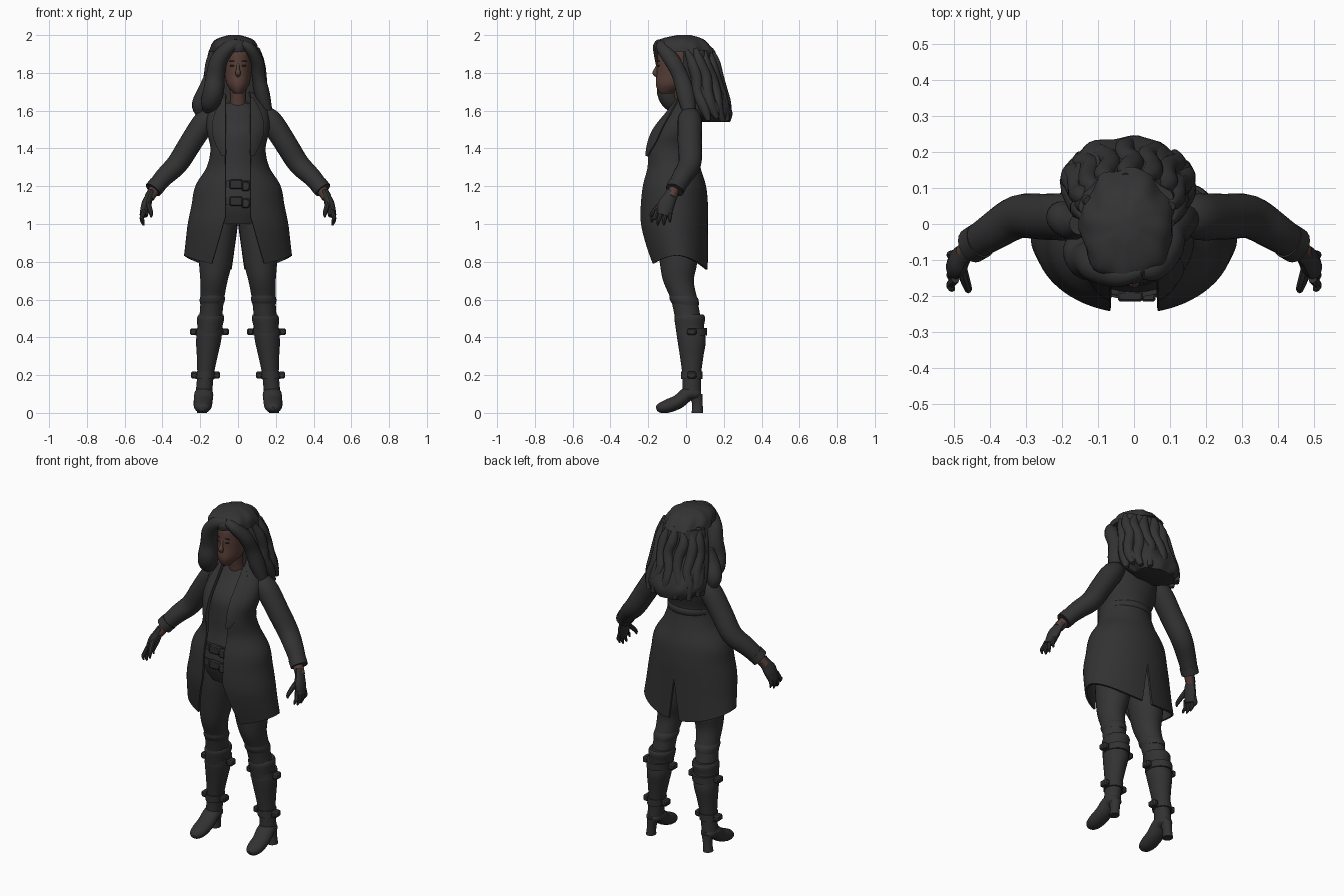
import bpy, bmesh, math
from mathutils import Vector

cube = bpy.data.objects.get("Cube")
if cube:
    bpy.data.objects.remove(cube)


def material(name, red, green, blue):
    mat = bpy.data.materials.new(name)
    mat.use_nodes = True
    color = (red, green, blue, 1)
    mat.diffuse_color = color
    mat.node_tree.nodes["Principled BSDF"].inputs["Base Color"].default_value = color
    return mat


COAT = material("charcoal cloth", .032, .032, .032)
HAIR = material("black hair", .034, .034, .035)
LEATHER = material("dark leather", .033, .032, .032)
KNIT = material("dark knit", .034, .034, .036)
METAL = material("dark metal", .028, .028, .028)
SKIN = material("brown skin", .095, .048, .038)
LIPS = material("brown lips", .085, .035, .03)
X_AXIS, Y_AXIS, Z_AXIS = Vector((1, 0, 0)), Vector((0, 1, 0)), Vector((0, 0, 1))


def smooth_path(rows, steps=4):
    """Catmull-Rom interpolation of tuples of any length."""
    out = []
    for i in range(len(rows) - 1):
        before, start = rows[max(i - 1, 0)], rows[i]
        end, after = rows[i + 1], rows[min(i + 2, len(rows) - 1)]
        for k in range(steps):
            t = k / steps
            out.append(tuple(.5 * (2 * q + (r - p) * t + (2 * p - 5 * q + 4 * r - s) * t * t
                                   + (3 * q - p - 3 * r + s) * t ** 3)
                             for p, q, r, s in zip(before, start, end, after)))
    return out + [rows[-1]]


def finish(name, bm, mat, mirror=False, thickness=0):
    """Make the object, colour it, apply mirror and thickness, shade smooth."""
    bmesh.ops.recalc_face_normals(bm, faces=bm.faces)
    mesh = bpy.data.meshes.new(name)
    bm.to_mesh(mesh)
    bm.free()
    mesh.materials.append(mat)
    obj = bpy.data.objects.new(name, mesh)
    bpy.context.collection.objects.link(obj)
    bpy.ops.object.select_all(action='DESELECT')
    bpy.context.view_layer.objects.active = obj
    obj.select_set(True)
    if mirror:
        obj.modifiers.new("mirror", 'MIRROR').merge_threshold = .0005
        bpy.ops.object.modifier_apply(modifier="mirror")
    if thickness:
        shell = obj.modifiers.new("thickness", 'SOLIDIFY')
        shell.thickness, shell.offset = thickness, 0
        bpy.ops.object.modifier_apply(modifier="thickness")
    bpy.ops.object.shade_smooth_by_angle(angle=math.radians(40))


def skin(rings, closed=True):
    """Skin a list of point rings; closed rings also get end caps."""
    bm = bmesh.new()
    verts = [[bm.verts.new(p) for p in ring] for ring in rings]
    count = len(verts[0])
    for low, high in zip(verts, verts[1:]):
        for j in range(count if closed else count - 1):
            k = (j + 1) % count
            bm.faces.new((low[j], low[k], high[k], high[j]))
    if closed:
        bm.faces.new(verts[0])
        bm.faces.new(verts[-1])
    return bm


def loft(name, rows, mat, ratio=1, center=lambda z: 0, mirror=False, lump=lambda t, z: 1, sides=32):
    """Level ellipses given as height, y centre and half width; ratio is depth to width."""
    rings = []
    for z, y, radius in smooth_path(rows):
        ring = []
        for j in range(sides):
            t = math.tau * j / sides
            r = radius * lump(t, z)
            ring.append((center(z) + r * math.sin(t), y - r * ratio * math.cos(t), z))
        rings.append(ring)
    finish(name, skin(rings), mat, mirror)


def tube(name, rows, mat, axis, ratio=1, mirror=False, sides=14):
    """Sections across a path of x, y, z, radius; ratio stretches them along the axis."""
    rows = smooth_path(rows)
    points = [Vector(row[:3]) for row in rows]
    rings = []
    for i, row in enumerate(rows):
        tangent = points[min(i + 1, len(points) - 1)] - points[max(i - 1, 0)]
        side = tangent.cross(axis).normalized()
        up = side.cross(tangent).normalized() * ratio
        turns = [math.tau * j / sides for j in range(sides)]
        rings.append([points[i] + row[3] * (side * math.cos(t) + up * math.sin(t)) for t in turns])
    finish(name, skin(rings), mat, mirror)


def solid(name, location, size, mat, mirror=False, ball=False):
    """A bevelled box or an ellipsoid."""
    bm = bmesh.new()
    if ball:
        bmesh.ops.create_uvsphere(bm, u_segments=16, v_segments=10, radius=.5)
    else:
        bmesh.ops.create_cube(bm, size=1)
    bmesh.ops.scale(bm, vec=size, verts=bm.verts)
    bmesh.ops.translate(bm, vec=location, verts=bm.verts)
    if not ball:
        bmesh.ops.bevel(bm, geom=bm.edges[:], offset=min(size) / 5, segments=1, affect='EDGES')
    finish(name, bm, mat, mirror)


# Torso, neck and belts
loft("shirt", [(1, -.06, .14), (1.1, -.06, .19), (1.2, -.06, .18), (1.3, -.07, .14), (1.4, -.08, .12),
               (1.5, -.05, .14), (1.6, 0, .1), (1.64, 0, .06)], KNIT, ratio=.75)
for z, radius in ((1.21, .19), (1.12, .2)):
    loft("belt", [(z - .02, -.06, radius), (z + .02, -.06, radius)], LEATHER, ratio=.75)
    solid("belt_buckle", (-.01, -.2, z), (.07, .03, .05), METAL)
    solid("belt_pouch", (.04, -.2, z - .01), (.04, .03, .05), LEATHER)
loft("neck", [(1.6, 0, .05), (1.67, -.02, .04), (1.76, -.03, .05)], SKIN)

# Head and face
loft("head", [(1.69, -.1, .02), (1.7, -.1, .03), (1.74, -.07, .06), (1.8, -.05, .07), (1.86, -.04, .075),
              (1.92, -.03, .075), (1.96, -.02, .04)], SKIN, ratio=1.5)
tube("nose", [(0, -.146, 1.85, .007), (0, -.158, 1.82, .009), (0, -.163, 1.8, .015), (0, -.15, 1.785, .01)],
     SKIN, X_AXIS)
for name, z in (("upper_lip", 1.757), ("lower_lip", 1.746)):
    solid(name, (0, -.149, z), (.04, .02, .013), LIPS, ball=True)
solid("eye", (.03, -.145, 1.838), (.027, .012, .01), METAL, True, True)
solid("eyebrow", (.03, -.145, 1.862), (.036, .012, .006), HAIR, True, True)
solid("ear", (.076, -.03, 1.82), (.016, .035, .06), SKIN, True, True)


# Hair: lumpy crown and mane with wavy locks
def hair_waves(t, z):
    return 1 + .03 * math.sin(7 * t + 20 * z) + .02 * math.sin(11 * t - 40 * z)


def hair_center(z):
    return -.02


loft("hair_crown", [(2, -.01, .03), (1.98, -.02, .09), (1.95, -.02, .12), (1.91, 0, .13)],
     HAIR, 1.2, hair_center, lump=hair_waves, sides=64)
loft("hair_mane", [(1.92, .05, .13), (1.8, .06, .15), (1.7, .09, .17), (1.6, .12, .18), (1.54, .15, .12)],
     HAIR, .68, hair_center, lump=hair_waves, sides=64)
tube("right_front_lock", [(.02, -.13, 1.955, .02), (-.04, -.14, 1.94, .035), (-.1, -.12, 1.87, .045),
                          (-.12, -.1, 1.78, .05), (-.13, -.1, 1.7, .055), (-.15, -.07, 1.64, .05),
                          (-.17, -.04, 1.6, .02)], HAIR, Y_AXIS)
tube("left_front_lock", [(.02, -.13, 1.955, .02), (.06, -.12, 1.93, .03), (.1, -.07, 1.86, .035),
                         (.11, -.03, 1.78, .035), (.13, 0, 1.68, .04), (.16, .02, 1.57, .025)],
     HAIR, Y_AXIS, 1.2)
tube("right_side_lock", [(-.15, 0, 1.78, .03), (-.17, 0, 1.7, .045), (-.2, .02, 1.63, .045),
                         (-.2, .03, 1.58, .025)], HAIR, Y_AXIS)
for i in range(9):
    rows = []
    for k in range(6):
        fall = k / 5
        angle = math.radians(25 * i - 100) + .1 * math.sin(2 * k + i)
        rows.append((-.015 + (.12 + .05 * fall) * math.sin(angle),
                     .03 + .1 * fall + .1 * math.cos(angle),
                     1.92 - .37 * fall + .01 * math.sin(2 * i),
                     .012 if k in (0, 5) else .03))
    tube("back_lock", rows, HAIR, X_AXIS, sides=10)

# Open coat: half width, front y and back y at even heights from hem to collar
profile = [(.28, -.19, .11), (.27, -.22, .11), (.26, -.24, .11), (.24, -.24, .11), (.22, -.23, .1),
           (.16, -.21, .07), (.14, -.21, .05), (.16, -.17, .07), (.15, -.09, .08), (.08, -.02, .07)]
coat_rings, lapel_rings = [], []
for z, width, front, back in smooth_path([(.8 + i / 10, *row) for i, row in enumerate(profile)], 5):
    middle, depth = (front + back) / 2, (back - front) / 2
    opening = min(.065 + .3 * max(0, 1.04 - z), .7 * width)
    slit = .17 * max(0, 1 - z)
    first = math.asin(opening / width)
    last = math.pi - math.asin(slit / width)
    ring = []
    for j in range(33):
        t = first + (last - first) * j / 32
        hem = .055 * math.sin(t) ** 2 - .022 - .02 * max(0, -math.cos(t))
        x = 0 if j == 32 and slit < .0001 else width * math.sin(t)
        ring.append((x, middle - depth * math.cos(t), z + hem * max(0, 1 - (z - .8) * 5)))
    coat_rings.append(ring)
    # Lapels lie just in front of the coat
    if 1.34 < z < 1.67:
        spread = .07 * math.sin(math.pi * (z - 1.33) / .36)
        across = [min(opening + spread * j / 5, .95 * width) for j in range(6)]
        lapel_rings.append([(x, middle - depth * math.sqrt(1 - (x / width) ** 2) - .012, z) for x in across])
finish("coat", skin(coat_rings, False), COAT, True, .012)
finish("lapel", skin(lapel_rings, False), COAT, True, .01)
back_arc = [math.radians(a) for a in range(-60, 61, 20)]
tube("back_half_belt", [(.14 * math.sin(a), .135 * math.cos(a) - .08, 1.39, .01) for a in back_arc],
     COAT, Z_AXIS, 2)

# Sleeves
tube("sleeve", [(.12, .02, 1.58, .04), (.17, .02, 1.55, .06), (.25, .02, 1.43, .06), (.32, .02, 1.32, .057),
                (.39, -.02, 1.25, .05), (.45, -.06, 1.18, .042)], COAT, Y_AXIS, 1.06, True, 20)
tube("sleeve_cuff", [(.425, -.045, 1.21, .048), (.45, -.06, 1.18, .047)], COAT, Y_AXIS, 1.06, True, 20)

# Wrists, gloves and fingers
tube("wrist", [(.43, -.055, 1.2, .03), (.47, -.08, 1.14, .027)], SKIN, X_AXIS, mirror=True)
tube("glove", [(.458, -.07, 1.17, .034), (.472, -.085, 1.14, .036), (.486, -.105, 1.1, .044),
               (.5, -.12, 1.045, .036)], LEATHER, X_AXIS, .6, True)
for i in range(4):
    spread = i - 1.5
    y = -.118 + spread * .023
    tip = .99 + .008 * spread ** 2
    tube("finger", [(.495, y, 1.075, .012), (.508, y - .008 + spread * .004, 1.035, .012),
                    (.506, y - .014 + spread * .008, tip + .02, .01),
                    (.5, y - .016 + spread * .009, tip, .004)], LEATHER, X_AXIS, mirror=True, sides=8)
tube("thumb", [(.48, -.11, 1.125, .014), (.47, -.15, 1.09, .014), (.46, -.18, 1.055, .011),
               (.46, -.186, 1.035, .004)], LEATHER, X_AXIS, mirror=True, sides=8)


# Legs spread evenly towards the feet
def leg_center(z):
    return .19 - .09 * z


def leg_part(name, rows, mat):
    loft(name, rows, mat, 1.13, leg_center, True)


leg_part("trouser_leg", [(1.1, -.06, .09), (.95, -.05, .095), (.8, -.04, .088), (.7, -.04, .072),
                         (.6, -.01, .062), (.5, .01, .06)], KNIT)
leg_part("knee_fold", [(.63, -.02, .06), (.6, -.01, .067), (.57, 0, .06)], KNIT)

# Boots with straps, buckles and block heels
leg_part("boot_shaft", [(.52, .02, .065), (.5, .02, .072), (.45, .02, .066), (.38, .03, .066),
                        (.3, .03, .055), (.2, .03, .044), (.1, .03, .044)], LEATHER)
foot = [(.08, .1, .02), (.06, .1, .04), (.01, .1, .05), (-.04, .06, .05), (-.1, .035, .047),
        (-.14, .025, .034), (-.156, .02, .015)]
tube("boot_foot", [(leg_center(z), y, z, radius) for y, z, radius in foot], LEATHER, Z_AXIS, .75, True, 20)
leg_part("boot_heel", [(.1, .05, .034), (.05, .06, .025), (0, .06, .027)], LEATHER)
for z, radius in ((.43, .071), (.2, .05)):
    leg_part("boot_strap", [(z - .02, .03, radius), (z + .02, .03, radius)], LEATHER)
    for side in (-1, 1):
        solid("boot_buckle", (leg_center(z) + side * radius * 1.2, .03, z), (.035, .05, .036), METAL, True)
